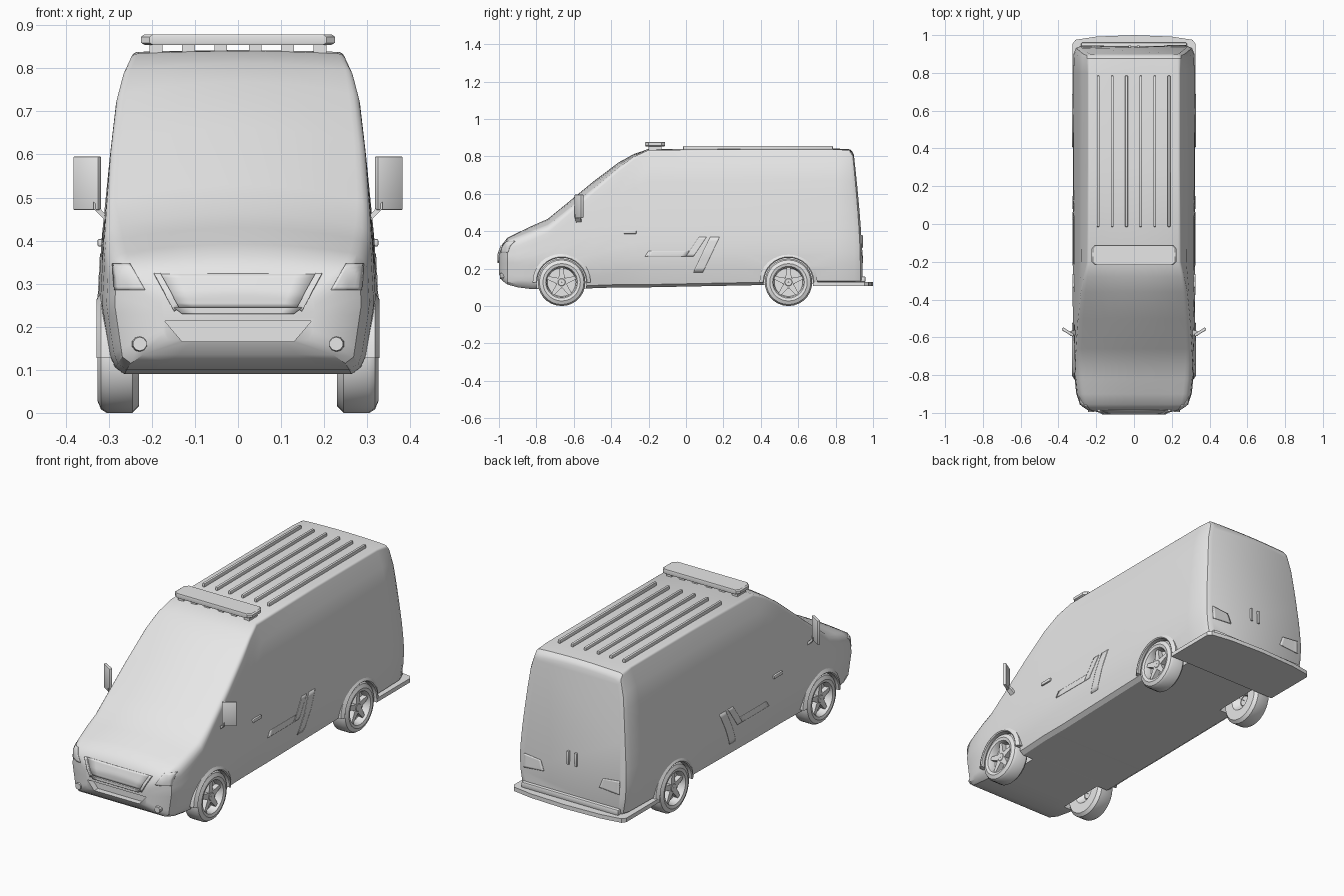
import bpy, bmesh, math
from mathutils import Vector, Matrix
from mathutils.bvhtree import BVHTree

old = bpy.data.objects.get("Cube")
if old:
    bpy.data.objects.remove(old, do_unlink=True)

grey = bpy.data.materials.new("plain grey")
grey.use_nodes = True
grey.diffuse_color = (0.8, 0.8, 0.8, 1)
grey.node_tree.nodes["Principled BSDF"].inputs["Base Color"].default_value = (0.8, 0.8, 0.8, 1)


def finish(name, bm, angle=35):
    bmesh.ops.recalc_face_normals(bm, faces=bm.faces[:])
    me = bpy.data.meshes.new(name)
    bm.to_mesh(me)
    bm.free()
    ob = bpy.data.objects.new(name, me)
    bpy.context.collection.objects.link(ob)
    me.materials.append(grey)
    if angle:
        smooth(ob, angle)
    return ob


def smooth(ob, angle):
    bpy.ops.object.select_all(action='DESELECT')
    ob.select_set(True)
    bpy.context.view_layer.objects.active = ob
    bpy.ops.object.shade_smooth_by_angle(angle=math.radians(angle))


def loft(name, rings, closed=False, angle=35):
    """Skin a list of equal point loops; cap the ends unless closed."""
    bm = bmesh.new()
    loops = [[bm.verts.new(p) for p in r] for r in rings]
    n = len(loops[0])
    pairs = list(zip(loops, loops[1:])) + ([(loops[-1], loops[0])] if closed else [])
    for a, b in pairs:
        for i in range(n):
            bm.faces.new((a[i], a[(i + 1) % n], b[(i + 1) % n], b[i]))
    if not closed:
        bm.faces.new(loops[0])
        bm.faces.new(loops[-1])
    return finish(name, bm, angle)


def box(name, centre, size, bevel=0.0, turn=0.0):
    bm = bmesh.new()
    bmesh.ops.create_cube(bm, size=1)
    bmesh.ops.scale(bm, vec=size, verts=bm.verts)
    if bevel:
        bmesh.ops.bevel(bm, geom=bm.edges[:], offset=bevel, segments=2, affect='EDGES', profile=0.5)
    bmesh.ops.transform(bm, matrix=Matrix.Translation(centre) @ Matrix.Rotation(turn, 4, 'Z'), verts=bm.verts)
    return finish(name, bm)


def lathe(name, profile, centre, start=0, sweep=360, steps=28):
    """Turn an (x, radius) profile around a sideways axle."""
    full = sweep == 360
    rings = []
    for i in range(steps if full else steps + 1):
        a = math.radians(start + sweep * i / steps)
        rings.append([Vector(centre) + Vector((x, r * math.cos(a), r * math.sin(a))) for x, r in profile])
    return loft(name, rings, full)


# Body shell: half-width by height, then stations along the length
WIDTHS = [(.09, .285), (.13, .305), (.25, .325), (.4, .317), (.47, .31),
          (.6, .297), (.72, .283), (.8, .262), (.84, .238)]


def width(z):
    for (z0, w0), (z1, w1) in zip(WIDTHS, WIDTHS[1:]):
        if z <= z1:
            return w0 + (w1 - w0) * max(0, z - z0) / (z1 - z0)
    return WIDTHS[-1][1]


def section(y, zb, zt, scale, corner, drop, lean):
    edge = zt - drop
    zs = edge - corner
    half = [(0, zb), (width(zb) * scale * .6, zb), (width(zb) * scale * .95, zb)]
    half += [(width(z) * scale, z) for z in (zb + .015 + (zs - zb - .015) * i / 9 for i in range(10))]
    w0, w1 = width(zs) * scale, width(edge) * scale - corner * .8
    for i in range(1, 5):
        a = i / 4 * math.pi / 2
        half.append((w1 + (w0 - w1) * math.cos(a), zs + corner * math.sin(a)))
    half += [(w1 * k, zt - drop * k * k) for k in (.75, .5, .25, 0)]
    loop = half + [(-x, z) for x, z in half[-2:0:-1]]
    return [(x, y - lean * max(0, (z - .25) / .6) ** 1.4, z) for x, z in loop]


STATIONS = [
    (-1.0, .17, .28, .55, .02, .01, 0), (-.982, .135, .33, .76, .03, .01, 0),
    (-.955, .115, .365, .88, .04, .015, 0), (-.90, .10, .392, .94, .05, .02, 0),
    (-.82, .09, .43, .97, .05, .025, 0), (-.74, .09, .465, .985, .045, .03, 0),
    (-.66, .092, .53, .99, .035, .035, 0), (-.5, .095, .662, 1, .03, .035, 0),
    (-.36, .1, .768, 1, .025, .025, 0), (-.28, .1, .812, 1, .018, .014, 0),
    (-.2, .1, .84, 1, .012, .006, 0), (.3, .11, .842, 1, .01, .004, 0),
    (.8, .12, .842, 1, .01, .004, 0), (.90, .12, .838, .99, .015, .006, .025),
    (.932, .12, .825, .95, .02, .008, .045), (.943, .125, .81, .88, .02, .01, .05)]
body = loft("body", [section(*s) for s in STATIONS], angle=0)


def carve(cutter):
    mod = body.modifiers.new("cut", 'BOOLEAN')
    mod.object = cutter
    mod.operation = 'DIFFERENCE'
    mod.solver = 'EXACT'
    bpy.ops.object.select_all(action='DESELECT')
    bpy.context.view_layer.objects.active = body
    bpy.ops.object.modifier_apply(modifier=mod.name)
    bpy.data.objects.remove(cutter, do_unlink=True)


# Wheel wells and lower intake
AXLES = {"front": -.665, "rear": .548}
R = .127
for y in AXLES.values():
    for s in (-1, 1):
        carve(lathe("well", [(s * .21, .001), (s * .21, .134), (s * .4, .134), (s * .4, .001)], (0, y, R)))
intake = [(-.17, .213), (.17, .213), (.13, .166), (-.13, .166)]
carve(loft("intake", [[(x, y, z) for x, z in intake] for y in (-1.1, -.968)]))
smooth(body, 32)

bm = bmesh.new()
bm.from_mesh(body.data)
tree = BVHTree.FromBMesh(bm)
bm.free()


def onto(side, u, v):
    """Drop a point on the shell from the front, rear, left or right."""
    origin, ray = {"front": ((u, -3, v), (0, 1, 0)), "rear": ((u, 3, v), (0, -1, 0)),
                   "left": ((3, u, v), (-1, 0, 0)), "right": ((-3, u, v), (1, 0, 0))}[side]
    hit = tree.ray_cast(Vector(origin), Vector(ray))
    return hit[0], hit[1]


def plate(name, side, quad, lift=.004, n=8):
    """Thin four-cornered panel that follows the shell."""
    a, b, c, d = (Vector(q) for q in quad)
    bm = bmesh.new()
    grid = []
    for i in range(n + 1):
        row = []
        for j in range(n + 1):
            p = a.lerp(b, i / n).lerp(d.lerp(c, i / n), j / n)
            loc, nor = onto(side, *p)
            if loc is None:
                bm.free()
                return
            row.append(bm.verts.new(loc + nor * lift))
        grid.append(row)
    for r0, r1 in zip(grid, grid[1:]):
        for j in range(n):
            bm.faces.new((r0[j], r0[j + 1], r1[j + 1], r1[j]))
    ob = finish(name, bm)
    # Keep the panel facing outward, then thicken it into the shell
    outward = onto(side, *a.lerp(c, .5))[1]
    if ob.data.polygons[len(ob.data.polygons) // 2].normal.dot(outward) < 0:
        ob.data.flip_normals()
    mod = ob.modifiers.new("thickness", 'SOLIDIFY')
    mod.thickness = lift * 1.5


# Grille and its raised surround
grille = [(-.18, .322), (.18, .322), (.14, .245), (-.14, .245)]
plate("grille", "front", grille, .003)
plate("grille_lower_rim", "front", [(-.15, .245), (.15, .245), (.13, .23), (-.13, .23)], .009)
for s, side in ((1, "left"), (-1, "right")):
    plate(side + "_grille_rim", "front", [(s * .18, .322), (s * .195, .322), (s * .148, .235), (s * .137, .245)], .009)
    plate(side + "_headlight", "front", [(s * .215, .285), (s * .285, .285), (s * .29, .345), (s * .25, .345)], .003)
    plate(side + "_tail_lamp", "rear", [(s * .16, .24), (s * .275, .23), (s * .275, .30), (s * .18, .29)], .005)
    # Slanted side stripes
    plate(side + "_stripe_back", side, [(.04, .18), (.09, .18), (.18, .37), (.13, .37)], .002)
    plate(side + "_stripe_front", side, [(.0, .265), (.04, .265), (.11, .37), (.07, .37)], .002)
    plate(side + "_stripe_tail", side, [(-.22, .265), (.0, .265), (.02, .295), (-.2, .295)], .002)
    # Fog lamp, door handle, rear door handle
    fog = onto("front", s * .228, .16)[0]
    bm = bmesh.new()
    bmesh.ops.create_cone(bm, cap_ends=True, segments=10, radius1=.019, radius2=.016, depth=.02)
    bmesh.ops.transform(bm, matrix=Matrix.Translation(fog) @ Matrix.Rotation(math.pi / 2, 4, 'X'), verts=bm.verts)
    finish(side + "_fog_lamp", bm)
    box(side + "_door_handle", onto(side, -.3, .395)[0], (.018, .07, .018), .004)
    box(side + "_rear_handle", onto("rear", s * .022, .345)[0], (.014, .018, .07), .003)
    # Mirror with its arm
    box(side + "_mirror", (s * .35, -.572, .533), (.07, .016, .125), .004, s * .55)
    root, tip = Vector((s * .295, -.57, .44)), Vector((s * .335, -.58, .482))
    loft(side + "_mirror_arm", [[p + Vector(o) for o in ((0, -.014, -.008), (0, .014, -.008), (0, .014, .008),
                                                         (0, -.014, .008))] for p in (root, tip)])

# Wheels: tyre, dished rim, hub and five tapered spokes
TYRE = [(.23, .06), (.23, .112), (.245, R), (.305, R), (.318, .119), (.326, .1),
        (.322, .085), (.314, .08), (.285, .076), (.285, .03), (.26, .03)]
HUB = [(.26, .002), (.312, .002), (.312, .018), (.306, .026), (.26, .026)]
for end, y in AXLES.items():
    for s, side in ((1, "left"), (-1, "right")):
        name, centre = end + "_" + side, (0, y, R)
        lathe(name + "_tyre", [(s * x, r) for x, r in TYRE], centre)
        lathe(name + "_hub", [(s * x, r) for x, r in HUB], centre, steps=15)
        lathe(name + "_arch_lip", [(s * .27, .131), (s * .325, .131), (s * .329, .136), (s * .318, .155),
                                   (s * .27, .155)], centre, 0, 180, 16)
        for k in range(5):
            turn = Matrix.Rotation(math.radians(90 + 72 * k), 3, 'X')
            rings = [[Vector(centre) + turn @ Vector((s * x, r, w)) for x, w in
                      ((.28, -h), (.31, -h), (.31, h), (.28, h))] for r, h in ((.01, .018), (.079, .009))]
            loft(f"{name}_spoke_{k + 1}", rings)

# Rear step board
outline = [(-.325, .68), (.325, .68), (.325, .955), (.31, .975), (.2, .992), (0, 1.0),
           (-.2, .992), (-.31, .975), (-.325, .955)]
loft("rear_step", [[(x, y, z) for x, y in outline] for z in (.107, .128)])
box("rear_bumper_ledge", (0, .945, .143), (.56, .03, .03), .006)

# Roof ribs and light bar
for i in range(6):
    box(f"roof_rib_{i + 1}", (-.19 + .075 * i, .385, .846), (.014, .8, .02), .003)
bar = [(-.225, -.13), (-.21, -.112), (.21, -.112), (.225, -.13), (.225, -.2), (.205, -.218), (-.205, -.218), (-.225, -.2)]
loft("light_bar", [[(x * k, -.165 + (y + .165) * k, z) for x, y in bar]
                   for z, k in ((.854, .96), (.859, 1), (.873, 1), (.878, .97))])
for x in (-.19, -.115, -.04, .04, .115, .19):
    box("light_bar_foot", (x, -.165, .845), (.03, .07, .022))
